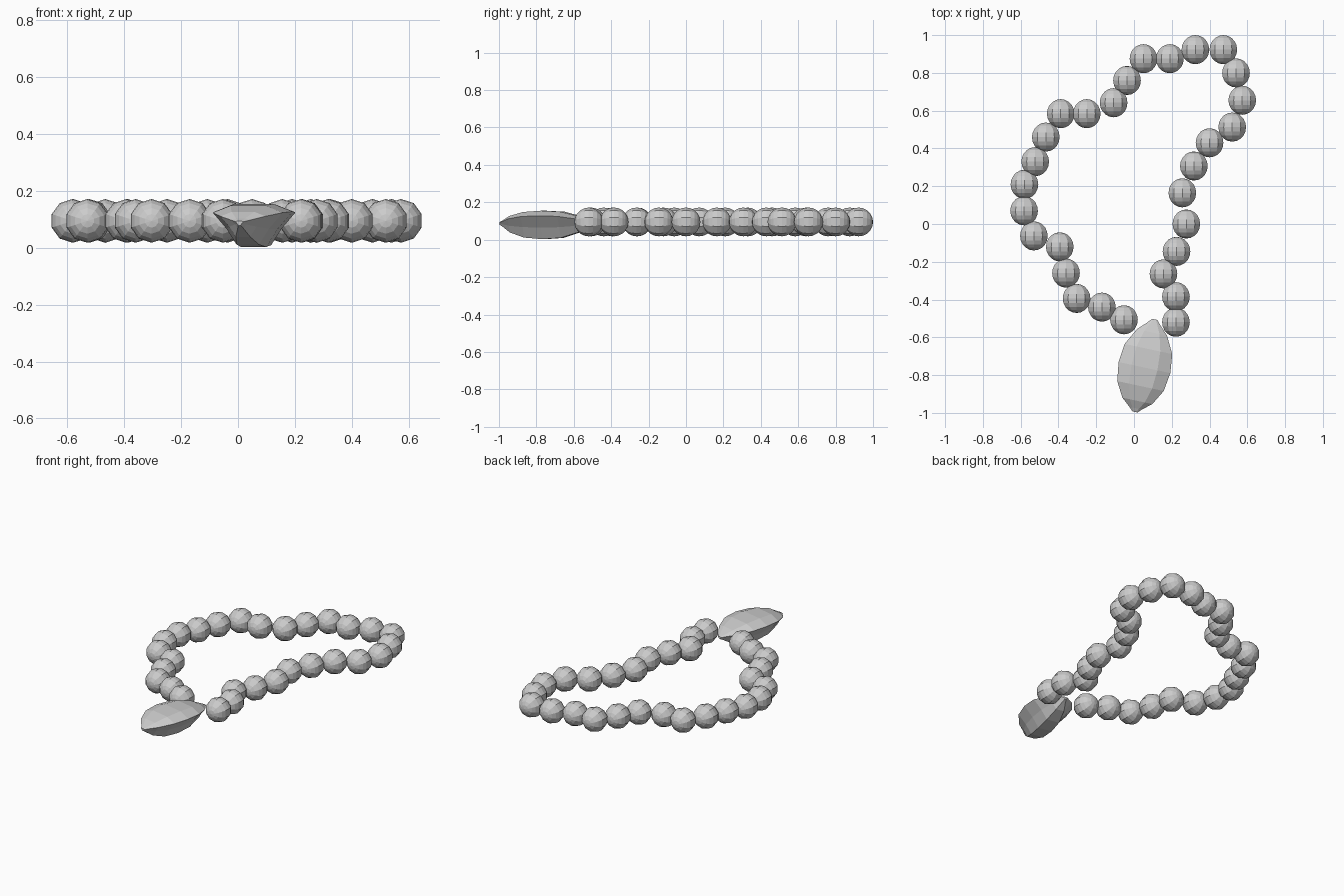
import bpy, bmesh, math
from mathutils import Vector, Matrix

if "Cube" in bpy.data.objects:
    bpy.data.objects.remove(bpy.data.objects["Cube"])

# Bead string: low-poly spheres with poles along y
CENTRES = [
    (.222, -.52), (.222, -.385), (.156, -.264), (.225, -.145), (.277, 0),
    (.256, .165), (.317, .307), (.40, .43), (.52, .513), (.573, .655),
    (.54, .80), (.473, .923), (.325, .923), (.19, .875), (.05, .875),
    (-.037, .76), (-.108, .642), (-.25, .584), (-.388, .584), (-.467, .46),
    (-.523, .33), (-.58, .21), (-.582, .07), (-.53, -.063), (-.393, -.121),
    (-.36, -.26), (-.304, -.394), (-.17, -.44), (-.053, -.507)]
RADIUS, BEAD_Z = .077, .095


def finish(name, bm):
    bmesh.ops.recalc_face_normals(bm, faces=bm.faces)
    mesh = bpy.data.meshes.new(name)
    bm.to_mesh(mesh)
    bm.free()
    obj = bpy.data.objects.new(name, mesh)
    bpy.context.collection.objects.link(obj)
    return obj


for i, (x, y) in enumerate(CENTRES):
    bm = bmesh.new()
    bmesh.ops.create_uvsphere(
        bm, u_segments=10, v_segments=10, radius=RADIUS,
        matrix=Matrix.Translation((x, y, BEAD_Z)) @ Matrix.Rotation(math.pi / 2, 4, 'X'))
    finish(f"bead_{i + 1:02d}", bm)

# Pendant: winged seed pod lofted along a slanted axis
half = [(.07, .155), (.14, .128), (.085, .065), (.045, .003)]
section = half + [(-u, z) for u, z in reversed(half)]
stations = [(0, .10), (.04, .24), (.12, .58), (.28, .90), (.48, 1.0),
            (.68, .92), (.86, .58), (.95, .26), (1, .10)]
start, end, MID_Z = Vector((.005, -.995, 0)), Vector((.11, -.505, 0)), .088
axis = end - start
side = Vector((axis.y, -axis.x, 0)).normalized()

bm = bmesh.new()
rings = []
for s, k in stations:
    c = start + axis * s
    rings.append([bm.verts.new(c + side * (u * k) + Vector((0, 0, MID_Z + (z - MID_Z) * k)))
                  for u, z in section])
n = len(section)
for a, b in zip(rings, rings[1:]):
    for j in range(n):
        bm.faces.new((a[j], a[(j + 1) % n], b[(j + 1) % n], b[j]))
bm.faces.new(rings[0])
bm.faces.new(rings[-1])
finish("pod_pendant", bm)
